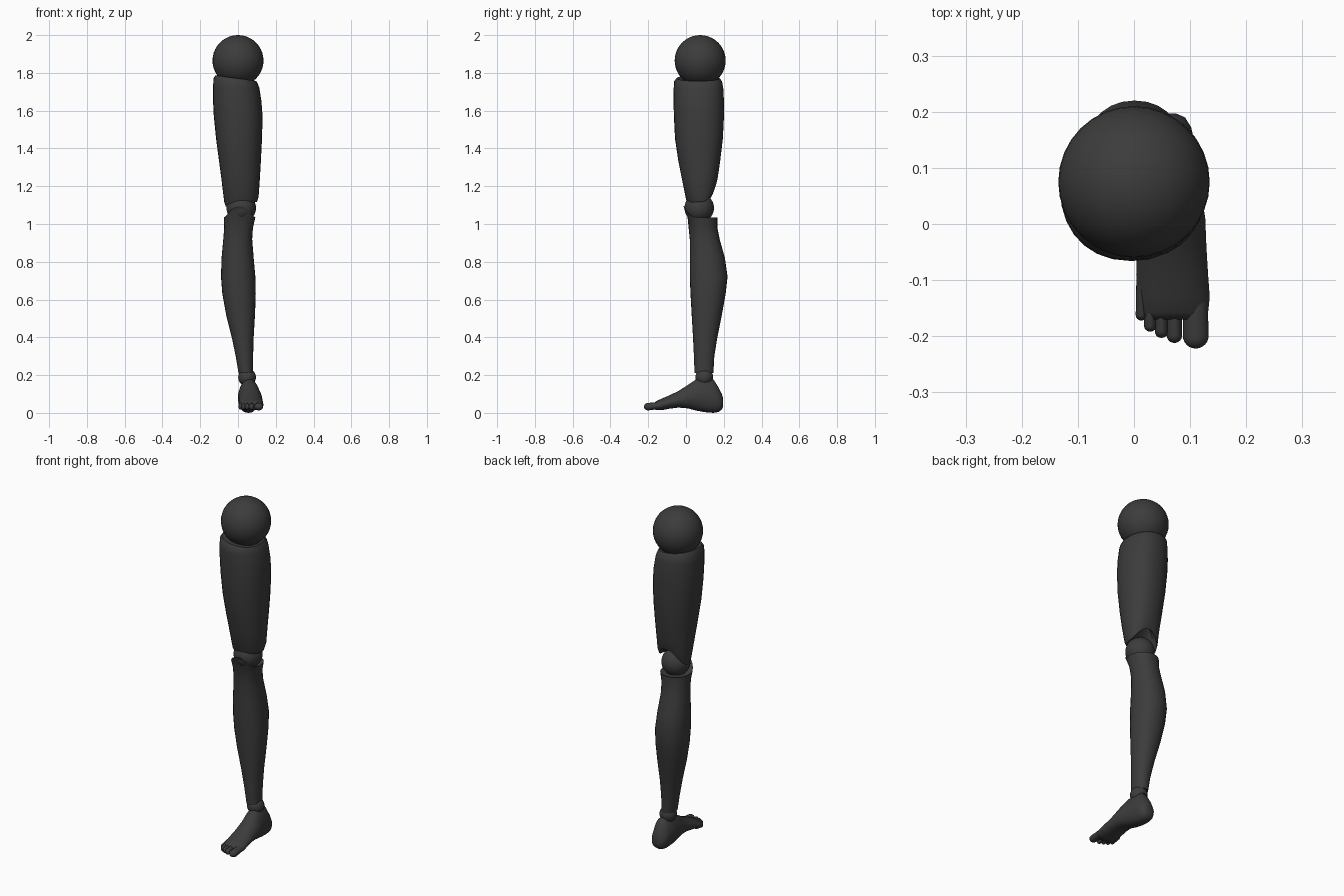
import bpy, bmesh
from math import sin, cos, pi, radians, copysign

if "Cube" in bpy.data.objects:
    bpy.data.objects.remove(bpy.data.objects["Cube"])

charcoal = bpy.data.materials.new("charcoal")
charcoal.use_nodes = True
charcoal.diffuse_color = (0.045, 0.045, 0.045, 1)
charcoal.node_tree.nodes["Principled BSDF"].inputs["Base Color"].default_value = (0.045, 0.045, 0.045, 1)

SIDES = 28


def finish(obj, angle=40):
    obj.data.materials.append(charcoal)
    bpy.ops.object.select_all(action='DESELECT')
    obj.select_set(True)
    bpy.context.view_layer.objects.active = obj
    bpy.ops.object.shade_smooth_by_angle(angle=radians(angle))


def ball(name, centre, radius):
    bpy.ops.mesh.primitive_uv_sphere_add(segments=32, ring_count=20, radius=radius, location=centre)
    obj = bpy.context.object
    obj.name = name
    finish(obj)


def oval(power):
    """Unit superellipse as (angle, c, s)."""
    for i in range(SIDES):
        a = 2 * pi * i / SIDES
        yield a, copysign(abs(cos(a)) ** (2 / power), cos(a)), copysign(abs(sin(a)) ** (2 / power), sin(a))


def loft(name, rings, angle=40):
    """Skin a list of point rings and cap both ends."""
    bm = bmesh.new()
    loops = [[bm.verts.new(p) for p in ring] for ring in rings]
    for low, high in zip(loops, loops[1:]):
        for i in range(SIDES):
            j = (i + 1) % SIDES
            bm.faces.new((low[i], low[j], high[j], high[i]))
    for end in (loops[0], loops[-1]):
        tip = bm.verts.new([sum(v.co[k] for v in end) / SIDES for k in range(3)])
        for i in range(SIDES):
            bm.faces.new((end[i], end[(i + 1) % SIDES], tip))
    bmesh.ops.recalc_face_normals(bm, faces=bm.faces)
    mesh = bpy.data.meshes.new(name)
    bm.to_mesh(mesh)
    bm.free()
    obj = bpy.data.objects.new(name, mesh)
    bpy.context.collection.objects.link(obj)
    finish(obj, angle)


def limb(name, stations, lift, bulge=0.0):
    """Upright loft; stations are z, left x, right x, front y, back y."""
    rings = []
    for n, (z, x0, x1, y0, y1) in enumerate(stations):
        ring = []
        for a, c, s in oval(2.15):
            swell = 1 + bulge * max(0, cos(a - radians(52))) ** 4
            ring.append(((x0 + x1) / 2 + (x1 - x0) / 2 * c * swell,
                         (y0 + y1) / 2 + (y1 - y0) / 2 * s * swell,
                         z + lift(n, a)))
        rings.append(ring)
    loft(name, rings)


def foot_piece(name, stations, taper, power):
    """Lengthwise loft; stations are y, centre x, half width, bottom z, top z."""
    rings = []
    for y, x, w, z0, z1 in stations:
        rings.append([(x + w * c * (1 - taper * max(0, s)), y, (z0 + z1) / 2 + (z1 - z0) / 2 * s)
                      for a, c, s in oval(power)])
    loft(name, rings, 60)


# Ball joints
ball("hip_ball", (0, 0.075, 1.865), 0.135)
ball("knee_ball", (0.017, 0.07, 1.085), 0.078)
ball("ankle_ball", (0.048, 0.097, 0.188), 0.047)


# Thigh, with its lower rim cut up behind the knee and its top rim tilted
def thigh_lift(n, a):
    if n < 3:
        return 0.08 * max(0, sin(a)) ** 2 + 0.012 * cos(a)
    return -0.015 * cos(a) if n > 8 else 0


limb("thigh", [
    (1.125, -0.045, 0.08, 0.03, 0.13),
    (1.105, -0.065, 0.1, 0.012, 0.15),
    (1.13, -0.073, 0.108, 0.0, 0.158),
    (1.24, -0.088, 0.115, -0.022, 0.165),
    (1.33, -0.1, 0.12, -0.04, 0.178),
    (1.45, -0.116, 0.126, -0.058, 0.192),
    (1.57, -0.128, 0.129, -0.064, 0.198),
    (1.65, -0.132, 0.123, -0.066, 0.198),
    (1.72, -0.132, 0.112, -0.065, 0.194),
    (1.755, -0.13, 0.105, -0.063, 0.188),
    (1.772, -0.12, 0.096, -0.05, 0.175),
    (1.765, -0.07, 0.06, 0.0, 0.13),
], thigh_lift, 0.06)


# Shin, with a peaked front rim over the knee
def shin_lift(n, a):
    return 0.06 * max(0, -sin(a)) ** 3 if n > 8 else 0


limb("shin", [
    (0.225, 0.018, 0.062, 0.065, 0.125),
    (0.21, 0.003, 0.079, 0.045, 0.145),
    (0.3, -0.012, 0.08, 0.042, 0.15),
    (0.4, -0.033, 0.083, 0.037, 0.166),
    (0.52, -0.063, 0.09, 0.03, 0.19),
    (0.63, -0.083, 0.094, 0.024, 0.21),
    (0.72, -0.09, 0.092, 0.02, 0.22),
    (0.82, -0.087, 0.083, 0.02, 0.206),
    (0.92, -0.078, 0.075, 0.02, 0.178),
    (0.98, -0.073, 0.079, 0.008, 0.166),
    (1.035, -0.075, 0.092, -0.014, 0.166),
    (1.025, -0.05, 0.07, 0.012, 0.14),
], shin_lift)

# Foot from heel to ball of the foot
foot_piece("foot", [
    (0.197, 0.057, 0.018, 0.035, 0.075),
    (0.19, 0.057, 0.034, 0.018, 0.1),
    (0.172, 0.056, 0.046, 0.005, 0.135),
    (0.145, 0.055, 0.053, 0.0, 0.178),
    (0.1, 0.056, 0.057, 0.004, 0.18),
    (0.055, 0.06, 0.06, 0.012, 0.178),
    (0.01, 0.066, 0.061, 0.024, 0.148),
    (-0.04, 0.067, 0.062, 0.028, 0.116),
    (-0.09, 0.068, 0.064, 0.022, 0.092),
    (-0.13, 0.07, 0.065, 0.014, 0.075),
    (-0.158, 0.07, 0.062, 0.014, 0.062),
    (-0.17, 0.071, 0.054, 0.022, 0.052),
], 0.3, 2.4)

# Toes: centre x, half width, tip y
toes = [("big_toe", 0.11, 0.023, -0.222), ("second_toe", 0.072, 0.014, -0.212),
        ("third_toe", 0.049, 0.012, -0.203), ("fourth_toe", 0.029, 0.011, -0.192),
        ("little_toe", 0.013, 0.01, -0.172)]
for name, x, w, tip in toes:
    stations = [(-0.11, x, w * 0.9, 0.025, 0.06)]
    for i in range(7):
        t = i / 6 * pi / 2 * 0.95
        r = cos(t)
        half = (0.012 + 0.3 * w) * r
        stations.append((tip + w * (1 - sin(t)), x, w * r, 0.032 - half, 0.034 + half))
    foot_piece(name, stations, 0.0, 2)
